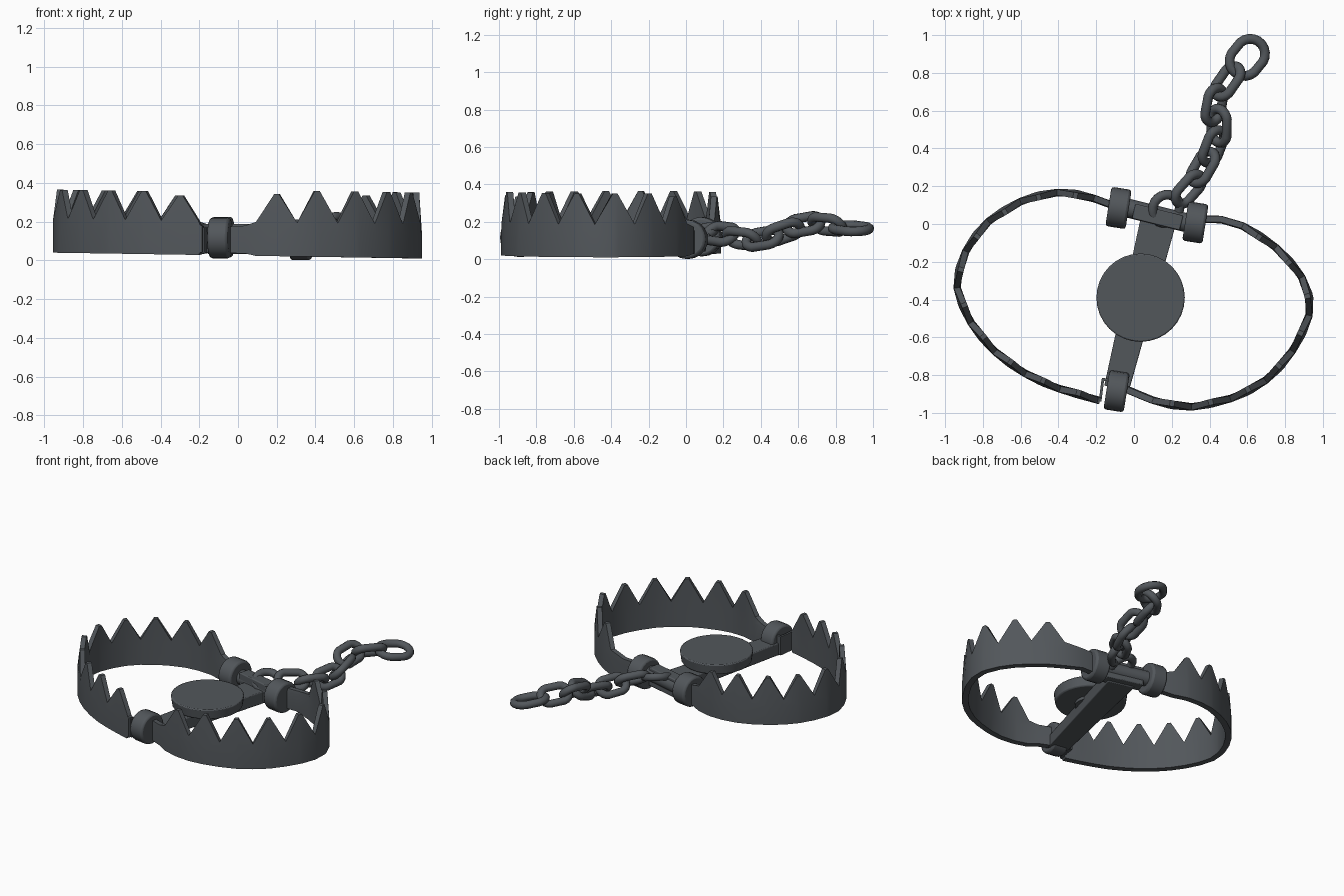
import bpy, bmesh, math
from mathutils import Vector, Matrix

if "Cube" in bpy.data.objects:
    bpy.data.objects.remove(bpy.data.objects["Cube"])

steel = bpy.data.materials.new("dark_steel")
steel.diffuse_color = (0.085, 0.095, 0.105, 1)
steel.use_nodes = True
steel.node_tree.nodes["Principled BSDF"].inputs["Base Color"].default_value = steel.diffuse_color


def finish(name, bm, bevel=0.0, angle=35):
    bmesh.ops.recalc_face_normals(bm, faces=bm.faces)
    me = bpy.data.meshes.new(name)
    bm.to_mesh(me)
    bm.free()
    me.materials.append(steel)
    ob = bpy.data.objects.new(name, me)
    bpy.context.collection.objects.link(ob)
    if bevel:
        m = ob.modifiers.new("bevel", 'BEVEL')
        m.width, m.segments, m.limit_method = bevel, 2, 'ANGLE'
    bpy.ops.object.select_all(action='DESELECT')
    ob.select_set(True)
    bpy.context.view_layer.objects.active = ob
    bpy.ops.object.shade_smooth_by_angle(angle=math.radians(angle))
    return ob


def cylinder(name, loc, r1, r2, depth, rot=(0, 0, 0), bevel=0.0, seg=32):
    bm = bmesh.new()
    bmesh.ops.create_cone(bm, cap_ends=True, segments=seg, radius1=r1, radius2=r2, depth=depth)
    ob = finish(name, bm, bevel)
    ob.location, ob.rotation_euler = loc, rot


def box(name, loc, size, rz=0.0, bevel=0.0, taper=1.0):
    """Box whose -y end is narrowed by taper."""
    bm = bmesh.new()
    bmesh.ops.create_cube(bm, size=1)
    for v in bm.verts:
        v.co.x *= size[0] * (taper if v.co.y < 0 else 1)
        v.co.y *= size[1]
        v.co.z *= size[2]
    ob = finish(name, bm, bevel)
    ob.location, ob.rotation_euler = loc, (0, 0, rz)


def smooth_path(pts, n=12):
    """Catmull-Rom through the points, returned as a dense polyline."""
    p = [Vector(q) for q in pts]
    p = [2 * p[0] - p[1]] + p + [2 * p[-1] - p[-2]]
    out = []
    for a, b, c, d in zip(p, p[1:], p[2:], p[3:]):
        for i in range(n):
            t = i / n
            out.append(0.5 * (2 * b + (c - a) * t + (2 * a - 5 * b + 4 * c - d) * t * t
                              + (3 * b - a - 3 * c + d) * t ** 3))
    return out + [p[-2]]


def at_length(path, s):
    for a, b in zip(path, path[1:]):
        seg = (b - a).length
        if s <= seg or b is path[-1]:
            return a + (b - a) * (s / seg), (b - a).normalized()
        s -= seg


def jaw(name, pts, teeth, start, end, inward, peak):
    """Curved toothed band; start / end are plain lengths before and after the teeth."""
    path = smooth_path(pts)
    total = sum((b - a).length for a, b in zip(path, path[1:]))
    pitch = (total - start - end) / teeth
    samples = [(0, 0.15), (start * 0.6, 0.155)]
    for i in range(teeth):
        s = start + i * pitch
        h = peak - 0.02 if i in (0, teeth - 1) else peak
        samples += [(s, 0.175), (s + pitch * 0.44, h), (s + pitch * 0.56, h)]
    samples += [(total - end, 0.175), (total - end * 0.5, 0.155), (total, 0.15)]
    bm = bmesh.new()
    rings = []
    for s, h in samples:
        p, t = at_length(path, s)
        n = Vector((-t.y, t.x)) * inward
        z0 = 0.025 - 0.016 * p.x
        lean = 0.012 if h > 0.2 else 0.0
        low = 0.012 if h < 0.16 else 0.0
        ring = []
        for off, z in ((-0.02, low), (-0.02, 0.13), (-0.018 + lean, h),
                       (0.014 + lean, h), (0.02, 0.13), (0.02, low)):
            q = p + n * off
            ring.append(bm.verts.new((q.x, q.y, z0 + z)))
        rings.append(ring)
    for a, b in zip(rings, rings[1:]):
        for k in range(6):
            bm.faces.new((a[k], a[(k + 1) % 6], b[(k + 1) % 6], b[k]))
    bm.faces.new(rings[0])
    bm.faces.new(rings[-1])
    finish(name, bm, angle=30)


def link(name, center, direction, roll, half_len, half_wid, wire=0.026):
    """Oval chain link: round wire swept along a stadium loop."""
    x = Vector(direction).normalized()
    y = Vector((0, 0, 1)).cross(x).normalized()
    z = x.cross(y)
    M = Matrix((x, y, z)).transposed() @ Matrix.Rotation(roll, 3, 'X')
    straight, r, N, K = half_len - half_wid, half_wid - wire, 20, 10
    bm = bmesh.new()
    rings = []
    for i in range(N):
        a = 2 * math.pi * (i + 0.5) / N
        out = Vector((math.cos(a), math.sin(a), 0))
        c = out * r + Vector((math.copysign(straight, out.x), 0, 0))
        rings.append([bm.verts.new(Vector(center) + M @ (
            c + out * wire * math.cos(b) + Vector((0, 0, wire * math.sin(b)))))
            for b in (2 * math.pi * k / K for k in range(K))])
    for i in range(N):
        a, b = rings[i], rings[(i + 1) % N]
        for k in range(K):
            bm.faces.new((a[k], a[(k + 1) % K], b[(k + 1) % K], b[k]))
    finish(name, bm, angle=60)


# Toothed jaws
jaw("left_jaw", [(-0.18, -0.935), (-0.35, -0.887), (-0.517, -0.823), (-0.69, -0.715), (-0.823, -0.58),
                 (-0.905, -0.44), (-0.937, -0.315), (-0.90, -0.165), (-0.805, -0.02), (-0.675, 0.08),
                 (-0.53, 0.145), (-0.385, 0.167), (-0.26, 0.15), (-0.09, 0.09)],
    10, 0.02, 0.13, -1, 0.325)
jaw("right_jaw", [(-0.04, -0.875), (0.137, -0.945), (0.285, -0.968), (0.41, -0.952), (0.59, -0.893),
                  (0.744, -0.787), (0.855, -0.645), (0.918, -0.512), (0.932, -0.405), (0.887, -0.28),
                  (0.79, -0.16), (0.645, -0.048), (0.496, 0.018), (0.34, 0.025)],
    8, 0.15, 0.24, 1, 0.34)

# Bent tab at the front end of the left jaw
box("jaw_end_tab", (-0.172, -0.88, 0.105), (0.014, 0.12, 0.13), math.radians(-7))
box("jaw_end_hook", (-0.145, -0.825, 0.105), (0.05, 0.014, 0.13), math.radians(-9))

# Base bar and cross plate
TILT = math.radians(-14)
box("base_bar", (0.02, -0.42, 0.075), (0.19, 0.93, 0.085), TILT, 0.006, 0.7)
box("cross_plate", (0.125, 0.037, 0.105), (0.26, 0.08, 0.13), TILT, 0.006)

# Hinge collars and the pin that joins them to the cross plate
COLLAR = math.radians(-9)
for name, loc in (("left_collar", (-0.082, 0.085, 0.12)), ("right_collar", (0.325, 0.008, 0.106)),
                  ("front_collar", (-0.092, -0.885, 0.116))):
    cylinder(name, loc, 0.105, 0.105, 0.108, (0, math.pi / 2, COLLAR), 0.014, 20)
cylinder("hinge_pin", (0.125, 0.045, 0.113), 0.05, 0.05, 0.42, (0, math.pi / 2, TILT), 0, 16)

# Trigger plate on its post
cylinder("trigger_plate", (0.035, -0.39, 0.152), 0.225, 0.235, 0.072, (0, 0, 0), 0.008, 32)
cylinder("trigger_post", (0.035, -0.39, 0.12), 0.1, 0.1, 0.05)

# Chain
centers = [(0.17, 0.08, 0.14), (0.29, 0.185, 0.135), (0.365, 0.30, 0.11), (0.42, 0.41, 0.11),
           (0.45, 0.52, 0.145), (0.425, 0.63, 0.185), (0.495, 0.755, 0.185), (0.60, 0.882, 0.165)]
for i, c in enumerate(centers):
    a, b = Vector(centers[max(i - 1, 0)]), Vector(centers[min(i + 1, len(centers) - 1)])
    if i == len(centers) - 1:
        link("chain_end_ring", c, (0.62, 0.75, -0.1), 0.15, 0.13, 0.106)
    elif i == 0:
        link("chain_shackle", c, (0.1, 1, 0.3), 0.3, 0.105, 0.1)
    else:
        link(f"chain_link_{i}", c, b - a, math.radians(45 if i % 2 else -42), 0.12, 0.082)
